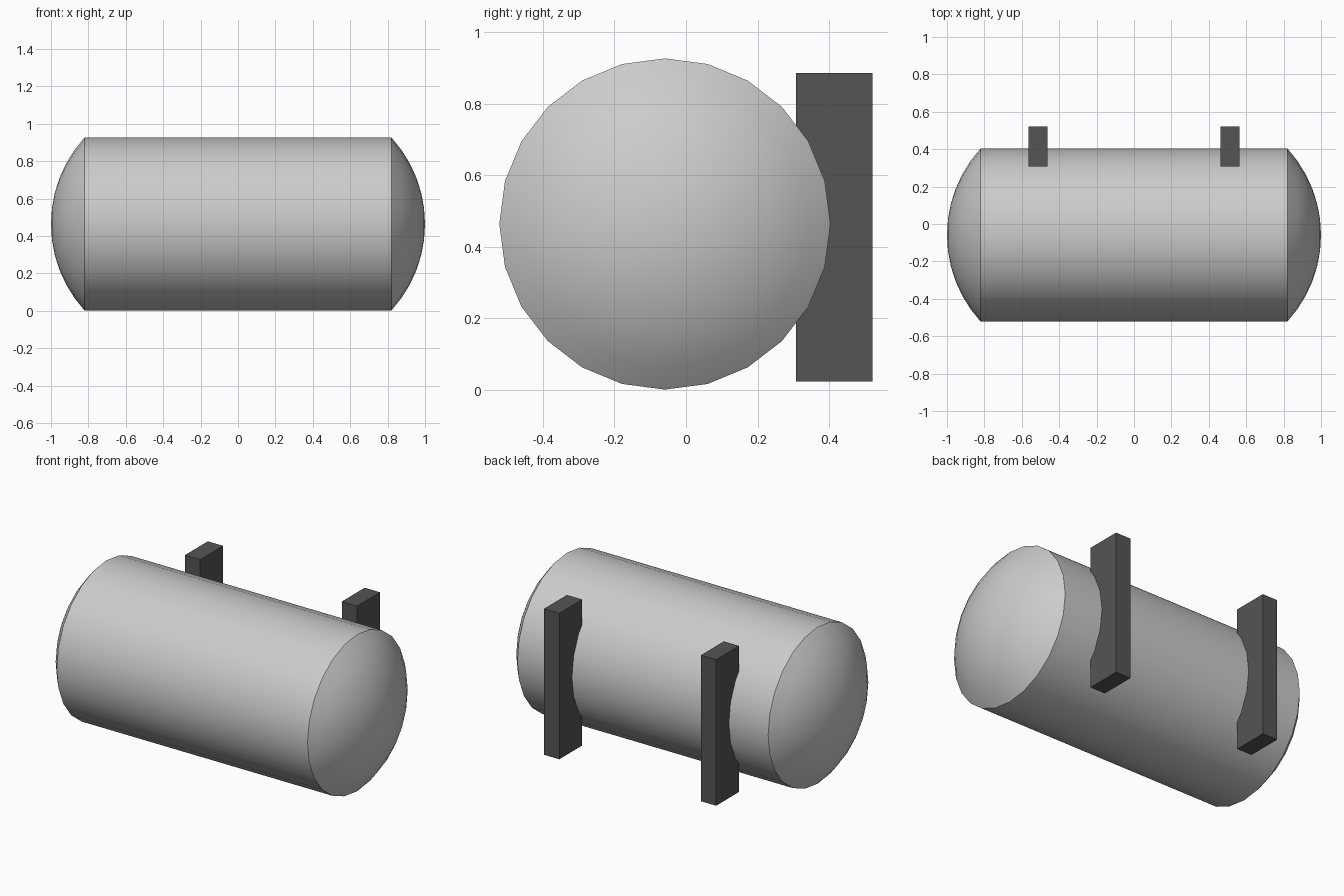
import bpy, bmesh
from math import sin, cos, pi, asin

if "Cube" in bpy.data.objects:
    bpy.data.objects.remove(bpy.data.objects["Cube"])

SIDES, RAD, CY, CZ = 24, 0.463, -0.059, 0.464
BODY_X, END_X, DOME_RINGS = 0.82, 1.0, 6


def finish(name, bm):
    bmesh.ops.recalc_face_normals(bm, faces=bm.faces)
    mesh = bpy.data.meshes.new(name)
    bm.to_mesh(mesh)
    bm.free()
    obj = bpy.data.objects.new(name, mesh)
    bpy.context.collection.objects.link(obj)
    return obj


# Tank: half profile of (x, radius) for a spherical dome, mirrored to both ends
depth = END_X - BODY_X
sphere_r = (RAD ** 2 + depth ** 2) / (2 * depth)
half_angle = asin(RAD / sphere_r)
dome = []
for i in range(1, DOME_RINGS + 1):
    a = half_angle * i / DOME_RINGS
    dome.append((END_X - sphere_r * (1 - cos(a)), sphere_r * sin(a)))
profile = [(-x, r) for x, r in dome] + dome[::-1]

bm = bmesh.new()
rings = [[bm.verts.new((x, CY + r * sin(2 * pi * k / SIDES), CZ + r * cos(2 * pi * k / SIDES)))
          for k in range(SIDES)] for x, r in profile]
for a, b in zip(rings, rings[1:]):
    for k in range(SIDES):
        n = (k + 1) % SIDES
        bm.faces.new((a[k], a[n], b[n], b[k]))
for ring, x in ((rings[0], -END_X), (rings[-1], END_X)):
    tip = bm.verts.new((x, CY, CZ))
    for k in range(SIDES):
        bm.faces.new((ring[k], ring[(k + 1) % SIDES], tip))
tank = finish("tank", bm)
bpy.context.view_layer.objects.active = tank
tank.select_set(True)
bpy.ops.object.shade_smooth_by_angle(angle=0.52)

# Mounting brackets: two dark upright bars sunk into the back of the tank
dark = bpy.data.materials.new("dark_grey")
dark.diffuse_color = (0.09, 0.09, 0.09, 1)
dark.use_nodes = True
dark.node_tree.nodes["Principled BSDF"].inputs["Base Color"].default_value = dark.diffuse_color
for side, label in ((-1, "left"), (1, "right")):
    bm = bmesh.new()
    bmesh.ops.create_cube(bm, size=1)
    bmesh.ops.scale(bm, vec=(0.10, 0.214, 0.863), verts=bm.verts)
    bmesh.ops.translate(bm, vec=(side * 0.513, 0.415, 0.455), verts=bm.verts)
    bracket = finish(label + "_bracket", bm)
    bracket.data.materials.append(dark)
